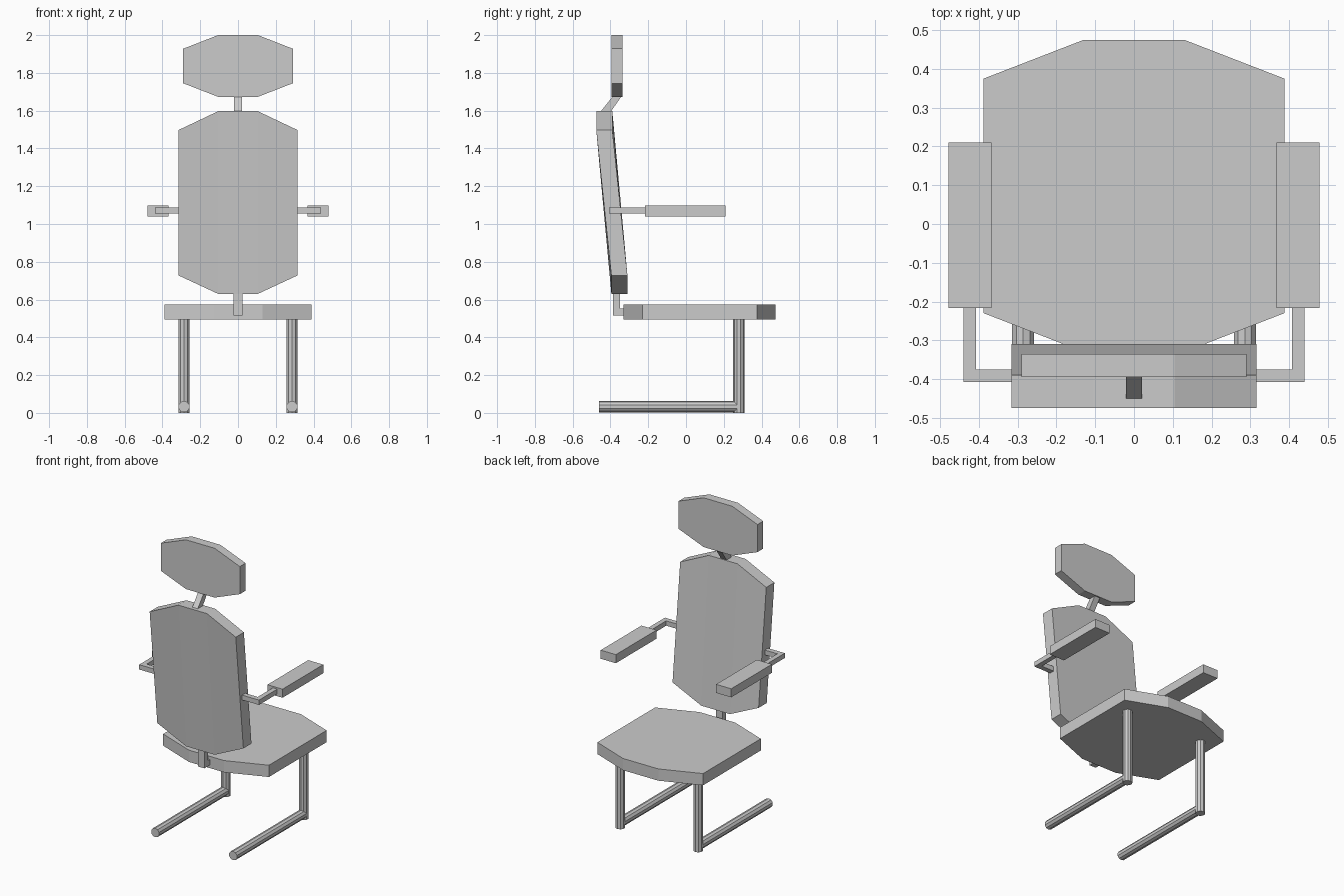
import bpy, bmesh
from math import pi
from mathutils import Matrix, Vector

if "Cube" in bpy.data.objects:
    bpy.data.objects.remove(bpy.data.objects["Cube"])


def finish(name, bm, mirror=False):
    bmesh.ops.recalc_face_normals(bm, faces=bm.faces[:])
    mesh = bpy.data.meshes.new(name)
    bm.to_mesh(mesh)
    bm.free()
    ob = bpy.data.objects.new(name, mesh)
    bpy.context.collection.objects.link(ob)
    if mirror:
        ob.modifiers.new("mirror", "MIRROR").use_axis[0] = True
    return ob


def prism(name, outline, w0, w1, place, caps=None, mirror=False):
    """Sweep a 2D outline from w0 to w1; place(u, v, w) gives the 3D point."""
    bm = bmesh.new()
    n = len(outline)
    a, b = [[bm.verts.new(place(u, v, w)) for u, v in outline] for w in (w0, w1)]
    for ring in (a, b):
        for cap in caps or [range(n)]:
            bm.faces.new([ring[i] for i in cap])
    for i in range(n):
        j = (i + 1) % n
        bm.faces.new((a[i], a[j], b[j], b[i]))
    return finish(name, bm, mirror)


def octagon(half, flat, lo, lo_side, hi_side, hi):
    return [(-flat, lo), (flat, lo), (half, lo_side), (half, hi_side),
            (flat, hi), (-flat, hi), (-half, hi_side), (-half, lo_side)]


def tube(name, start, end, radius, sides=10):
    start, end = Vector(start), Vector(end)
    axis = end - start
    bm = bmesh.new()
    turn = axis.to_track_quat('Z', 'Y').to_matrix().to_4x4()
    bmesh.ops.create_cone(bm, cap_ends=True, segments=sides, radius1=radius,
                          radius2=radius, depth=axis.length,
                          matrix=Matrix.Translation((start + end) / 2) @ turn)
    return finish(name, bm, True)


def upright(u, v, w):
    return (u, w, v)


def flat(u, v, w):
    return (u, v, w)


def side(u, v, w):
    return (w, u, v)


def leaning(u, v, w):
    return (u, w - (0.08 if v > 1.1 else 0), v)


STRIPS = [(0, 1, 4, 5), (1, 2, 3, 4), (5, 6, 7, 0)]

# Cushions
prism("seat", octagon(0.388, 0.13, -0.33, -0.23, 0.375, 0.475), 0.495, 0.573, flat)
prism("backrest", octagon(0.316, 0.105, 0.63, 0.728, 1.497, 1.597),
      -0.395, -0.31, leaning, STRIPS)
prism("headrest", octagon(0.29, 0.105, 1.673, 1.745, 1.928, 2.0),
      -0.395, -0.335, upright)

# Brackets joining the cushions
prism("headrest_bracket", [(-0.46, 1.585), (-0.405, 1.585), (-0.335, 1.685), (-0.38, 1.685)],
      -0.02, 0.02, side)
prism("back_bracket", [(-0.387, 0.515), (-0.32, 0.515), (-0.32, 0.552), (-0.35, 0.552),
                       (-0.35, 0.65), (-0.387, 0.65)], -0.024, 0.024, side)

# Armrests
prism("arm_bracket", [(0.3, -0.408), (0.44, -0.408), (0.44, -0.205), (0.408, -0.205),
                      (0.408, -0.375), (0.3, -0.375)], 1.055, 1.087, flat, mirror=True)
prism("arm_pad", [(0.368, -0.217), (0.479, -0.217), (0.479, 0.21), (0.368, 0.21)],
      1.04, 1.097, flat, mirror=True)

# Tubular legs and floor runners
tube("front_leg", (0.286, 0.28, 0.0), (0.286, 0.28, 0.5), 0.03)
tube("floor_runner", (0.286, -0.46, 0.033), (0.286, 0.27, 0.033), 0.03)
